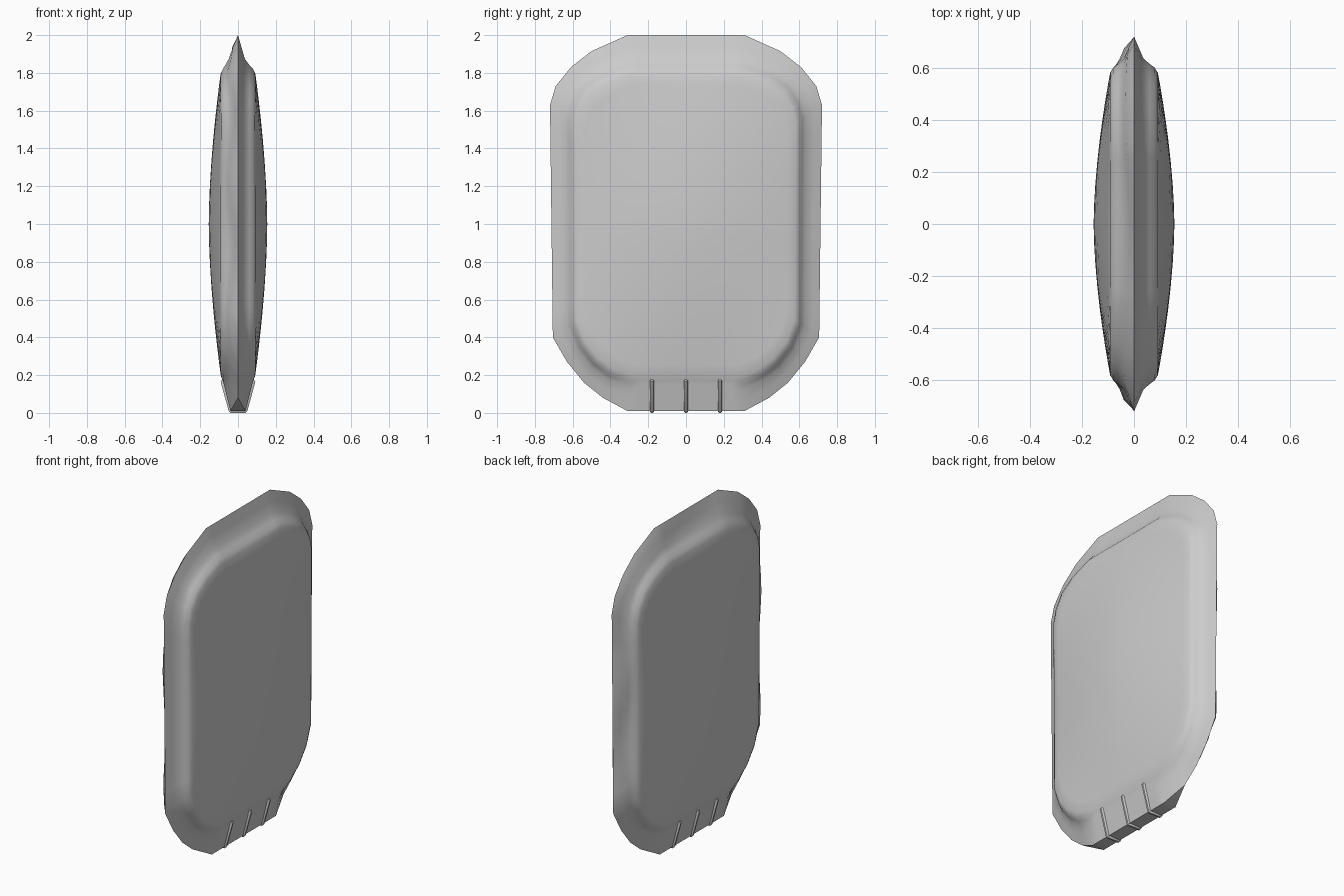
import bpy, bmesh, math

if "Cube" in bpy.data.objects:
    bpy.data.objects.remove(bpy.data.objects["Cube"])

# outline control points: outer (y, z), panel edge (y, z), subdivisions to next point
CTRL = [
    (0.00, 0.01, 0.00, 0.17, 6), (0.31, 0.01, 0.29, 0.17, 1),
    (0.44, 0.08, 0.40, 0.21, 1), (0.54, 0.16, 0.48, 0.27, 1),
    (0.63, 0.27, 0.55, 0.36, 1), (0.705, 0.40, 0.595, 0.48, 10),
    (0.72, 1.63, 0.60, 1.55, 1), (0.69, 1.73, 0.58, 1.63, 1),
    (0.61, 1.83, 0.53, 1.71, 1), (0.50, 1.915, 0.44, 1.77, 1),
    (0.31, 2.00, 0.30, 1.82, 6), (0.00, 2.00, 0.00, 1.82, 0),
]
RIM = [(0, 0), (0.35, 0.018), (0.7, 0.036), (0.88, 0.060), (1, 0.080)]
PANEL = [0.97, 0.9, 0.8, 0.68, 0.55, 0.4, 0.25, 0.12, 0.0]
ZC, HY, HZ = 1.0, 0.6, 0.825


def outline():
    half = []
    for a, b in zip(CTRL, CTRL[1:]):
        for i in range(a[4]):
            f = i / a[4]
            half.append([a[k] + (b[k] - a[k]) * f for k in range(4)])
    half.append(list(CTRL[-1][:4]))
    mirrored = [[-p[0], p[1], -p[2], p[3]] for p in reversed(half[1:-1])]
    return half + mirrored


def side_rings(bm, pts, sx):
    rings = []
    # flared rim, opened into a flat seam at the bottom
    for t, x in RIM:
        ring = []
        for oy, oz, iy, iz in pts:
            y, z = oy + (iy - oy) * t, oz + (iz - oz) * t
            seam = oz < 0.02
            h = 0.04 + 0.04 * t if seam else x
            if sx < 0 and not seam:
                h += 0.012 * math.sin(math.pi * t) * (1 + math.sin(9 * z + 5 * y))
            ring.append(bm.verts.new((sx * h, y, z)))
        rings.append(ring)
    # pillow-shaped panel
    for s in PANEL:
        ring = []
        for oy, oz, iy, iz in pts:
            y, z = iy * s, ZC + (iz - ZC) * s
            u, v = min(1, abs(y) / HY), min(1, abs(z - ZC) / HZ)
            h = 0.088 + 0.067 * (1 - u ** 1.7) * (1 - v ** 1.7)
            ring.append(bm.verts.new((sx * h, y, z)))
        rings.append(ring)
    return rings


def finish(bm, name):
    bmesh.ops.remove_doubles(bm, verts=bm.verts, dist=1e-4)
    bmesh.ops.recalc_face_normals(bm, faces=bm.faces)
    me = bpy.data.meshes.new(name)
    bm.to_mesh(me)
    bm.free()
    ob = bpy.data.objects.new(name, me)
    bpy.context.collection.objects.link(ob)
    bpy.ops.object.select_all(action='DESELECT')
    bpy.context.view_layer.objects.active = ob
    ob.select_set(True)
    bpy.ops.object.shade_smooth_by_angle(angle=math.radians(40))
    return ob


# cushion body: both faces lofted as one closed shell
bm = bmesh.new()
pts = outline()
n = len(pts)
loft = list(reversed(side_rings(bm, pts, -1))) + side_rings(bm, pts, 1)
for a, b in zip(loft, loft[1:]):
    for i in range(n):
        j = (i + 1) % n
        bm.faces.new((a[i], a[j], b[j], b[i]))
finish(bm, "cushion_body")

# three ribs wrapping around the bottom seam
bm = bmesh.new()
PATH = [(0.078, 0.185), (0.092, 0.165), (0.050, 0.012), (0.040, 0.0)]
path = PATH + [(-x, z) for x, z in reversed(PATH)]
for y in (-0.18, 0.0, 0.18):
    rows = []
    for x, z in path:
        inner = (x * 0.7, z + 0.015)
        rows.append([bm.verts.new(c) for c in (
            (inner[0], y - 0.016, inner[1]), (x, y - 0.005, z),
            (x, y + 0.005, z), (inner[0], y + 0.016, inner[1]))])
    for a, b in zip(rows, rows[1:]):
        for i in range(3):
            bm.faces.new((a[i], a[i + 1], b[i + 1], b[i]))
finish(bm, "seam_ribs")
